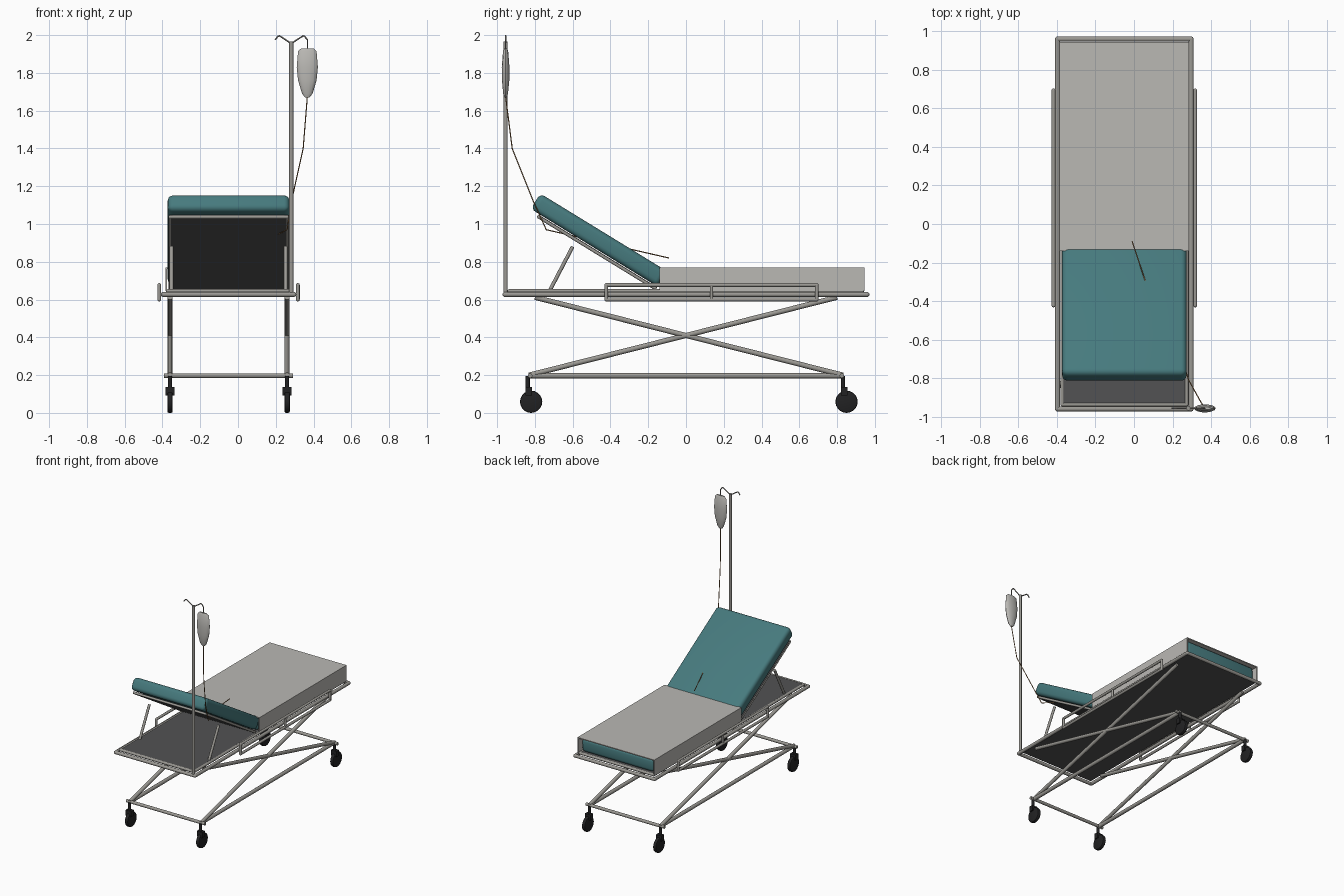
import bpy, bmesh, math
from mathutils import Vector, Matrix

if "Cube" in bpy.data.objects:
    bpy.data.objects.remove(bpy.data.objects["Cube"])


def material(name, rgb):
    m = bpy.data.materials.new(name)
    m.diffuse_color = (*rgb, 1)
    m.use_nodes = True
    m.node_tree.nodes["Principled BSDF"].inputs["Base Color"].default_value = m.diffuse_color
    return m


METAL = material("grey metal", (0.33, 0.32, 0.295))
SHEET = material("pale sheet", (0.49, 0.48, 0.455))
TEAL = material("teal fabric", (0.062, 0.195, 0.208))
DARK = material("dark board", (0.085, 0.085, 0.087))
RUBBER = material("black rubber", (0.016, 0.016, 0.017))
BROWN = material("brown tube", (0.33, 0.18, 0.075))

CX = -0.05                    # bed centre line
SIDES = (CX - 0.31, CX + 0.31)  # the two chassis planes


def finish(name, bm, mat, smooth=True):
    bmesh.ops.recalc_face_normals(bm, faces=bm.faces)
    me = bpy.data.meshes.new(name)
    bm.to_mesh(me)
    bm.free()
    me.materials.append(mat)
    ob = bpy.data.objects.new(name, me)
    bpy.context.collection.objects.link(ob)
    if smooth:
        bpy.context.view_layer.objects.active = ob
        ob.select_set(True)
        bpy.ops.object.shade_smooth_by_angle(angle=math.radians(40))
        ob.select_set(False)
    return ob


def box(name, lo, hi, mat, bevel=0.0, segments=3):
    bm = bmesh.new()
    lo, hi = Vector(lo), Vector(hi)
    bmesh.ops.create_cube(bm, size=1, matrix=Matrix.Translation((lo + hi) / 2)
                          @ Matrix.Diagonal((*(hi - lo), 1)))
    if bevel:
        bmesh.ops.bevel(bm, geom=bm.edges[:], offset=bevel, segments=segments,
                        profile=0.5, affect='EDGES')
    return finish(name, bm, mat, bool(bevel))


def tube(name, points, r, mat=METAL, closed=False, sides=16):
    """Straight round bars along the points, with ball joints at the bends."""
    bm = bmesh.new()
    pts = [Vector(p) for p in points]
    pairs = list(zip(pts, pts[1:])) + ([(pts[-1], pts[0])] if closed else [])
    for a, b in pairs:
        d = b - a
        mtx = Matrix.Translation((a + b) / 2) @ d.to_track_quat('Z', 'Y').to_matrix().to_4x4()
        bmesh.ops.create_cone(bm, cap_ends=True, segments=sides, radius1=r, radius2=r,
                              depth=d.length, matrix=mtx)
    for p in (pts if closed else pts[1:-1]):
        bmesh.ops.create_uvsphere(bm, u_segments=sides, v_segments=8, radius=r,
                                  matrix=Matrix.Translation(p))
    return finish(name, bm, mat)


def ring(x, y0, y1, z):
    return [(CX - x, y0, z), (CX + x, y0, z), (CX + x, y1, z), (CX - x, y1, z)]


# Bed frame and deck
tube("outer_frame", ring(0.346, -0.958, 0.958, 0.627), 0.013, closed=True)
tube("deck_rim", ring(0.322, -0.935, 0.932, 0.645), 0.010, closed=True)
box("deck", (CX - 0.325, -0.938, 0.634), (CX + 0.325, 0.935, 0.652), DARK)

# Flat mattress and the sheet draped over it
box("lower_mattress", (CX - 0.315, -0.135, 0.655), (CX + 0.315, 0.925, 0.762), TEAL, 0.025)
bm = bmesh.new()
prof = [(-0.335, 0.645), (-0.335, 0.77), (0.335, 0.77), (0.335, 0.645),
        (0.327, 0.645), (0.327, 0.763), (-0.327, 0.763), (-0.327, 0.645)]
f = bm.faces.new([bm.verts.new((CX + x, -0.14, z)) for x, z in prof])
ext = bmesh.ops.extrude_face_region(bm, geom=[f])
bmesh.ops.translate(bm, vec=(0, 1.084, 0),
                    verts=[v for v in ext["geom"] if isinstance(v, bmesh.types.BMVert)])
finish("sheet", bm, SHEET, False)

# Raised backrest, built flat and then tilted about its hinge
backrest = [
    box("backrest_mattress", (-0.322, -0.788, 0), (0.322, 0, 0.096), TEAL, 0.028, 4),
    box("backrest_board", (-0.315, -0.735, -0.02), (0.315, 0, -0.004), DARK),
    tube("backrest_rim", [(-0.31, 0, -0.014), (-0.31, -0.73, -0.014),
                          (0.31, -0.73, -0.014), (0.31, 0, -0.014)], 0.009),
]
for ob in backrest:
    ob.rotation_euler.x = math.radians(-31.5)
    ob.location = (CX, -0.15, 0.668)

# Chassis: backrest props, scissor legs, base rails, guard rails
for side, x in zip(("left", "right"), SIDES):
    s = -1 if side == "left" else 1
    tube(f"{side}_backrest_prop", [(x - s * 0.008, -0.72, 0.65), (x - s * 0.008, -0.60, 0.88)], 0.010)
    tube(f"{side}_scissor_leg_a", [(x, -0.80, 0.612), (x, 0.83, 0.2)], 0.0135)
    tube(f"{side}_scissor_leg_b", [(x, 0.80, 0.612), (x, -0.83, 0.2)], 0.0135)
    tube(f"{side}_base_rail", [(x, -0.835, 0.197), (x, 0.835, 0.197)], 0.014)
    gx = CX + s * 0.367
    tube(f"{side}_guard_rail", [(gx, -0.422, 0.6), (gx, 0.692, 0.6),
                                (gx, 0.692, 0.677), (gx, -0.422, 0.677)], 0.010, closed=True)
    tube(f"{side}_guard_post", [(gx, 0.135, 0.6), (gx, 0.135, 0.677)], 0.009)

for end, y in (("front", -0.825), ("back", 0.825)):
    tube(f"{end}_base_bar", [(CX - 0.342, y, 0.197), (CX + 0.342, y, 0.197)], 0.012)

# Swivel castors
for end, y in (("front", -0.838), ("back", 0.832)):
    for side, x in zip(("left", "right"), SIDES):
        wy = y + 0.018
        bm = bmesh.new()
        bmesh.ops.create_cone(bm, cap_ends=True, segments=20, radius1=0.059, radius2=0.059,
                              depth=0.028, matrix=Matrix.Translation((x, wy, 0.059))
                              @ Matrix.Rotation(math.pi / 2, 4, 'Y'))
        rims = [e for e in bm.edges if abs(e.verts[0].co.x - e.verts[1].co.x) < 1e-5]
        bmesh.ops.bevel(bm, geom=rims, offset=0.008, segments=2, profile=0.5, affect='EDGES')
        finish(f"{end}_{side}_wheel", bm, RUBBER)
        tube(f"{end}_{side}_castor_stem", [(x, y, 0.12), (x, y, 0.195)], 0.011, RUBBER)
        box(f"{end}_{side}_fork", (x - 0.024, y - 0.012, 0.092), (x + 0.024, y + 0.022, 0.136), RUBBER)

# Drip stand with two hooks
PX, PY = 0.282, -0.955
tube("drip_pole", [(PX, PY, 0.62), (PX, PY, 1.965)], 0.011)
for s in (-1, 1):
    tube("drip_hook", [(PX, PY, 1.955), (PX + s * 0.062, PY, 1.996),
                       (PX + s * 0.072, PY, 1.993), (PX + s * 0.085, PY, 1.975)], 0.004, sides=10)

# Drip bag, lofted from flattened rings
bm = bmesh.new()
BX, N = 0.367, 14
rings = []
for z, rx, ry in ((1.93, 0.032, 0.007), (1.915, 0.049, 0.014), (1.83, 0.056, 0.021),
                  (1.76, 0.049, 0.020), (1.69, 0.028, 0.013), (1.67, 0.012, 0.006)):
    rings.append([bm.verts.new((BX + rx * math.cos(math.tau * i / N),
                                PY + ry * math.sin(math.tau * i / N), z)) for i in range(N)])
for a, b in zip(rings, rings[1:]):
    for i in range(N):
        bm.faces.new((a[i], a[(i + 1) % N], b[(i + 1) % N], b[i]))
bm.faces.new(rings[0])
bm.faces.new(rings[-1])
finish("drip_bag", bm, SHEET)
tube("bag_loop", [(BX, PY, 1.925), (BX, PY, 1.977)], 0.003, sides=10)

# Drip line running down and into the bedding
tube("drip_line", [(BX, PY, 1.675), (0.345, -0.92, 1.4), (0.283, -0.808, 1.12),
                   (0.26, -0.74, 0.97), (0.06, -0.30, 0.868), (-0.01, -0.09, 0.82)],
     0.003, BROWN, sides=10)
